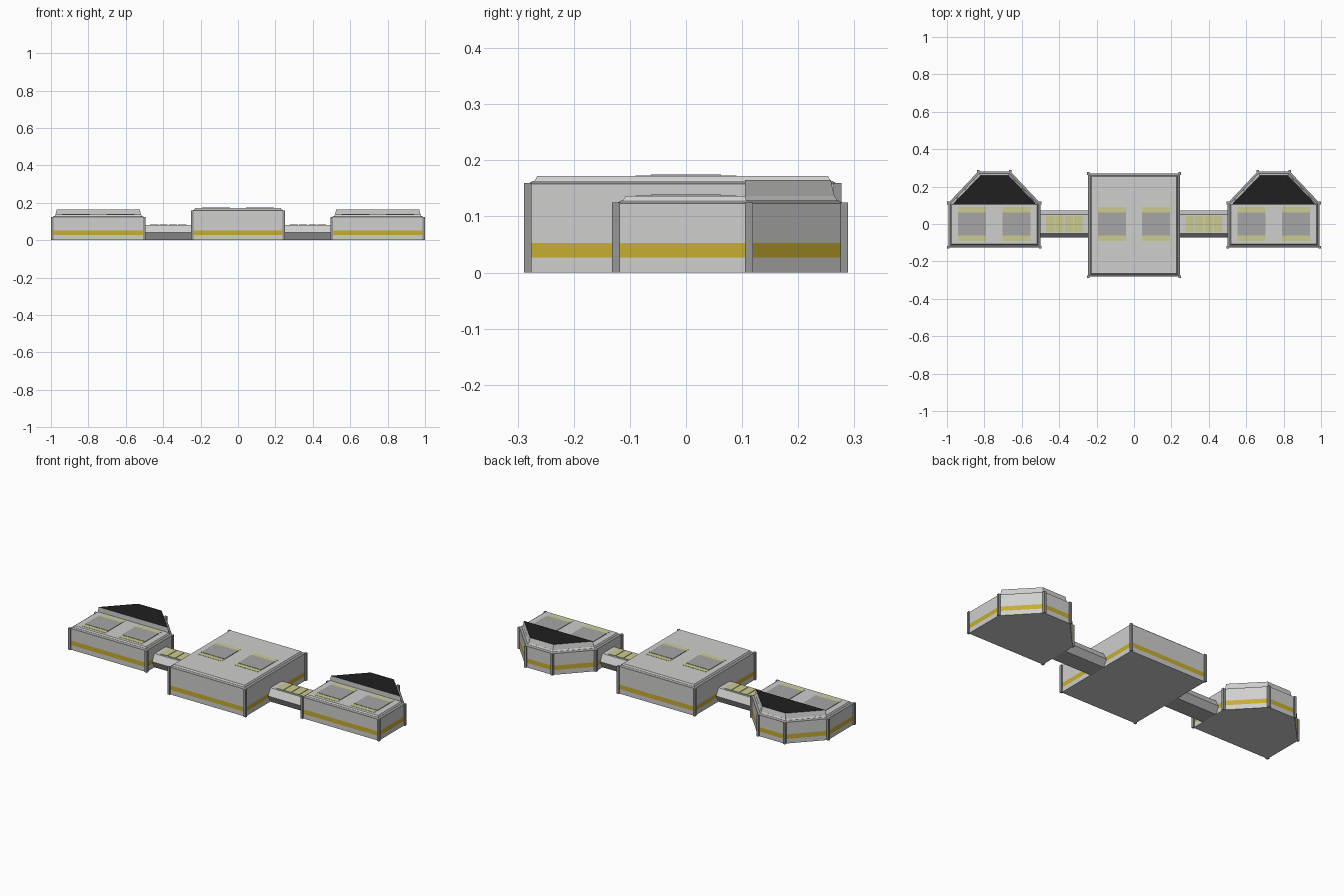
import bpy, bmesh, math
from mathutils import Vector

if "Cube" in bpy.data.objects:
    bpy.data.objects.remove(bpy.data.objects["Cube"])


def material(name, rgb):
    m = bpy.data.materials.new(name)
    m.diffuse_color = (*rgb, 1)
    m.use_nodes = True
    m.node_tree.nodes["Principled BSDF"].inputs["Base Color"].default_value = m.diffuse_color
    return m


HULL = material("light grey hull", (0.62, 0.62, 0.61))
TRIM = material("mid grey trim", (0.31, 0.31, 0.31))
STRIPE = material("mustard stripe", (0.57, 0.42, 0.03))
BLACK = material("black deck", (0.014, 0.014, 0.014))
HATCH = material("hatch grey", (0.38, 0.38, 0.39))
GLOW = material("pale yellow panel", (0.60, 0.60, 0.27))
TUBE = material("corridor grey", (0.45, 0.45, 0.45))


def finish(name, bm, mats):
    bmesh.ops.recalc_face_normals(bm, faces=bm.faces)
    me = bpy.data.meshes.new(name)
    bm.to_mesh(me)
    bm.free()
    for m in mats:
        me.materials.append(m)
    ob = bpy.data.objects.new(name, me)
    bpy.context.collection.objects.link(ob)
    return ob


def inset(poly, d):
    """Mitred inset of a convex counter-clockwise outline."""
    out = []
    n = len(poly)
    for i in range(n):
        p = Vector(poly[i])
        a = (p - Vector(poly[i - 1])).normalized()
        b = (Vector(poly[(i + 1) % n]) - p).normalized()
        na, nb = Vector((-a.y, a.x)), Vector((-b.y, b.x))
        out.append(p + (na + nb) * d / (1 + na.dot(nb)))
    return out


def loft(name, rings, mats, bands):
    """rings: list of (outline, z); bands: material index per band, last is the cap."""
    bm = bmesh.new()
    vs = [[bm.verts.new((p[0], p[1], z)) for p in poly] for poly, z in rings]
    n = len(vs[0])
    bm.faces.new(vs[0][::-1])
    for k in range(len(vs) - 1):
        for i in range(n):
            j = (i + 1) % n
            bm.faces.new((vs[k][i], vs[k][j], vs[k + 1][j], vs[k + 1][i])).material_index = bands[k]
    bm.faces.new(vs[-1]).material_index = bands[-1]
    return finish(name, bm, mats)


def boxes(name, items, mat):
    """items: (x0, x1, y0, y1, z0, z1) boxes joined in one object."""
    bm = bmesh.new()
    for x0, x1, y0, y1, z0, z1 in items:
        for v in bmesh.ops.create_cube(bm, size=1)["verts"]:
            v.co = ((x0 + x1) / 2 + v.co.x * (x1 - x0),
                    (y0 + y1) / 2 + v.co.y * (y1 - y0),
                    (z0 + z1) / 2 + v.co.z * (z1 - z0))
    return finish(name, bm, [mat])


def module(name, outline, cx, wall, roof):
    poly = [(x + cx, y) for x, y in outline]
    # striped walls, eave rim and raised roof
    loft(name + "_body",
         [(poly, 0), (poly, 0.027), (poly, 0.053), (poly, wall),
          (inset(poly, 0.009), wall + 0.005), (inset(poly, 0.012), wall + 0.005),
          (inset(poly, 0.017), roof)],
         [HULL, STRIPE, TRIM], [0, 1, 0, 2, 2, 0, 0])
    # corner posts
    r = 0.007
    boxes(name + "_corner_posts",
          [(x - r, x + r, y - r, y + r, 0, wall + 0.002) for x, y in poly], TRIM)
    # roof hatches with glowing strips before and behind
    hatches, strips = [], []
    for s in (-1, 1):
        x0, x1 = cx + s * 0.118 - 0.075, cx + s * 0.118 + 0.075
        hatches.append((x0, x1, -0.062, 0.062, roof - 0.003, roof + 0.003))
        for y in (-0.076, 0.076):
            strips.append((x0, x1, y - 0.014, y + 0.014, roof - 0.003, roof + 0.0012))
    boxes(name + "_roof_hatches", hatches, HATCH)
    boxes(name + "_light_strips", strips, GLOW)
    return poly


# central block
module("central_module", [(-0.245, -0.282), (0.245, -0.282), (0.245, 0.27), (-0.245, 0.27)],
       0, 0.158, 0.172)

# side blocks with chamfered rear corners, and corridors
WING = [(-0.246, -0.125), (0.246, -0.125), (0.246, 0.112),
        (0.085, 0.282), (-0.085, 0.282), (-0.246, 0.112)]
for side, s in (("left", -1), ("right", 1)):
    poly = module(side + "_module", WING, s * 0.747, 0.123, 0.136)

    # raised rear deck with black top
    def rear(d):
        q = inset(poly, d)[2:]
        q[0].y = q[-1].y = 0.105
        return q
    loft(side + "_rear_deck", [(rear(0.016), 0.130), (rear(0.024), 0.165)],
         [HULL, BLACK], [0, 1])

    # hexagonal corridor running between the modules
    prof = [(-0.052, 0), (0.052, 0), (0.073, 0.04), (0.052, 0.08), (-0.052, 0.08), (-0.073, 0.04)]
    bm = bmesh.new()
    ends = [[bm.verts.new((s * x, y, z)) for y, z in prof] for x in (0.24, 0.505)]
    for i in range(6):
        j = (i + 1) % 6
        f = bm.faces.new((ends[0][i], ends[0][j], ends[1][j], ends[1][i]))
        f.material_index = 1 if i in (1, 5, 0) else 0
    bm.faces.new(ends[0])
    bm.faces.new(ends[1])
    finish(side + "_corridor", bm, [HULL, TUBE])

    # corridor roof panes
    panes = []
    for i in range(4):
        x = s * (0.298 + i * 0.05)
        panes.append((x - 0.022, x + 0.022, -0.042, 0.042, 0.078, 0.083))
    boxes(side + "_corridor_panes", panes, GLOW)
